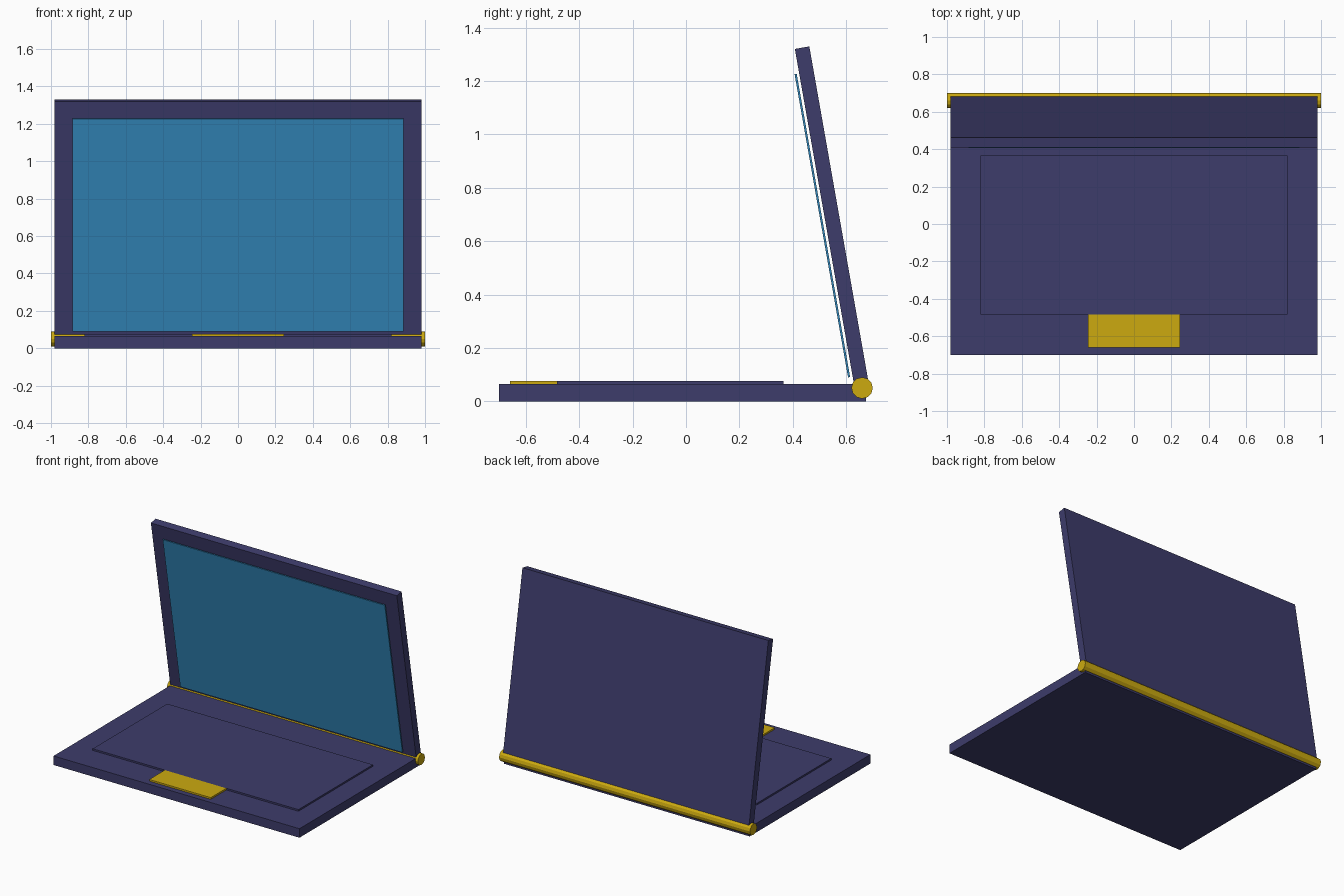
import bpy, math
from mathutils import Matrix, Vector

cube = bpy.data.objects.get("Cube")
if cube:
    bpy.data.objects.remove(cube, do_unlink=True)


def material(name, srgb):
    col = [((c / 255 + 0.055) / 1.055) ** 2.4 for c in srgb] + [1]
    m = bpy.data.materials.new(name)
    m.use_nodes = True
    m.diffuse_color = col
    m.node_tree.nodes["Principled BSDF"].inputs["Base Color"].default_value = col
    return m


INDIGO = material("indigo", (61, 60, 107))
GOLD = material("gold", (204, 170, 16))
BLUE = material("screen blue", (51, 136, 188))

HINGE = Vector((0, 0.66, 0.05))
TILT = Matrix.Translation(HINGE) @ Matrix.Rotation(math.radians(10), 4, 'X')


def box(name, x, y, z, mat, frame=Matrix()):
    """Box spanning -x..x and the y and z ranges, placed in a frame."""
    bpy.ops.mesh.primitive_cube_add(size=1)
    ob = bpy.context.object
    ob.name = name
    size = Matrix.Diagonal((2 * x, y[1] - y[0], z[1] - z[0], 1))
    ob.data.transform(Matrix.Translation((0, sum(y) / 2, sum(z) / 2)) @ size)
    ob.matrix_world = frame
    ob.data.materials.append(mat)
    return ob


# Lower half
box("base", 0.98, (-0.70, 0.675), (0, 0.065), INDIGO)
box("keyboard_panel", 0.82, (-0.483, 0.365), (0.06, 0.077), INDIGO)
box("touchpad", 0.245, (-0.66, -0.483), (0.06, 0.077), GOLD)

# Tilted lid, with the screen floating just ahead of it
box("lid", 0.98, (-0.0275, 0.0275), (0, 1.295), INDIGO, TILT)
box("screen", 0.885, (-0.045, -0.037), (0.048, 1.202), BLUE, TILT)

# Hinge rod along the back edge
bpy.ops.mesh.primitive_cylinder_add(vertices=12, radius=0.04, depth=2,
                                    location=HINGE, rotation=(0, math.pi / 2, 0))
hinge = bpy.context.object
hinge.name = "hinge_rod"
hinge.data.materials.append(GOLD)
